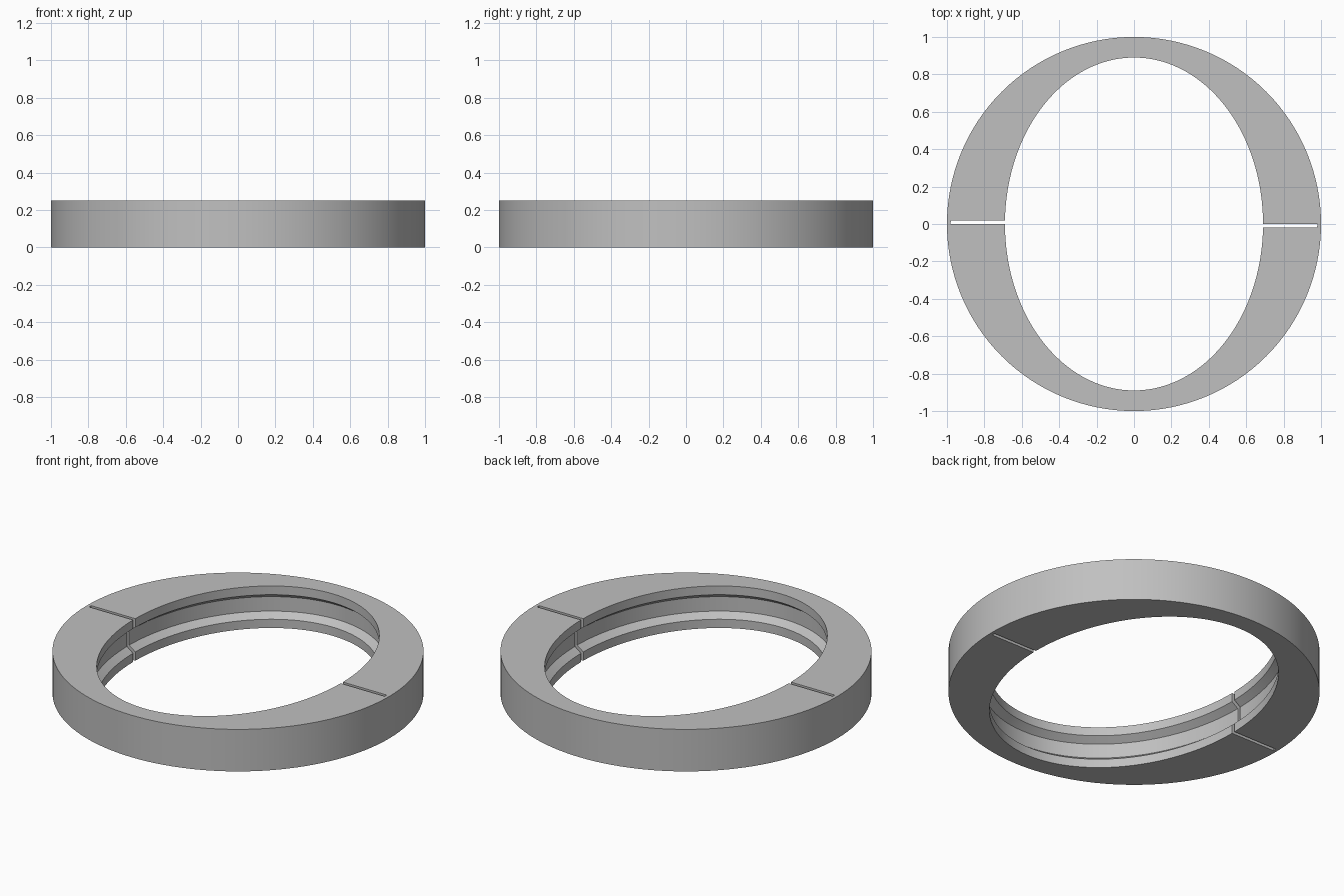
import bpy, bmesh, math

cube = bpy.data.objects.get("Cube")
if cube:
    bpy.data.objects.remove(cube, do_unlink=True)

HEIGHT = 0.25
SLIT = 0.02
BAND_INNER = 0.98
HOLE_X, HOLE_Y = 0.69, 0.89
GROOVE = 0.04

grey = bpy.data.materials.new("plain_grey")
grey.use_nodes = True
colour = (0.53, 0.53, 0.53, 1)
grey.diffuse_color = colour
grey.node_tree.nodes["Principled BSDF"].inputs["Base Color"].default_value = colour


def sweep(name, profile, steps, gap=None):
    """Sweep (rx, ry, z) points round the axis: full circle, or a half with flat ends."""
    bm = bmesh.new()
    rows = []
    count = steps if gap is None else steps + 1
    for i in range(count):
        row = []
        for rx, ry, z in profile:
            end = 2 * math.pi if gap is None else math.pi - math.asin(gap / ry)
            t = end * i / steps
            row.append(bm.verts.new((rx * math.cos(t), ry * math.sin(t), z)))
        rows.append(row)
    n = len(profile)
    for i in range(steps):
        a, b = rows[i], rows[(i + 1) % count]
        for j in range(n):
            k = (j + 1) % n
            bm.faces.new((a[j], a[k], b[k], b[j]))
    if gap is not None:
        bm.faces.new(rows[0])
        bm.faces.new(rows[-1][::-1])
    bmesh.ops.recalc_face_normals(bm, faces=bm.faces)
    mesh = bpy.data.meshes.new(name)
    bm.to_mesh(mesh)
    bm.free()
    mesh.materials.append(grey)
    obj = bpy.data.objects.new(name, mesh)
    bpy.context.collection.objects.link(obj)
    bpy.ops.object.select_all(action='DESELECT')
    obj.select_set(True)
    bpy.context.view_layer.objects.active = obj
    bpy.ops.object.shade_smooth_by_angle(angle=math.radians(25))
    return obj


# Thin round band that ties both halves together
band = [(r, r, z) for r, z in ((BAND_INNER, 0), (1, 0), (1, HEIGHT), (BAND_INNER, HEIGHT))]
sweep("outer_band", band, 128)

# Half ring: round outside, oval inside with a bevelled groove
outer = BAND_INNER + 0.001
half = [(outer, outer, 0), (outer, outer, HEIGHT)]
for depth, z in ((0, HEIGHT), (0, 0.198), (GROOVE, 0.168),
                 (GROOVE, 0.082), (0, 0.052), (0, 0)):
    half.append((HOLE_X + depth, HOLE_Y + depth, z))

# The front half is the rear half turned round, leaving a slit at each side
sweep("rear_half_ring", half, 72, SLIT)
front = sweep("front_half_ring", half, 72, SLIT)
front.rotation_euler.z = math.pi
